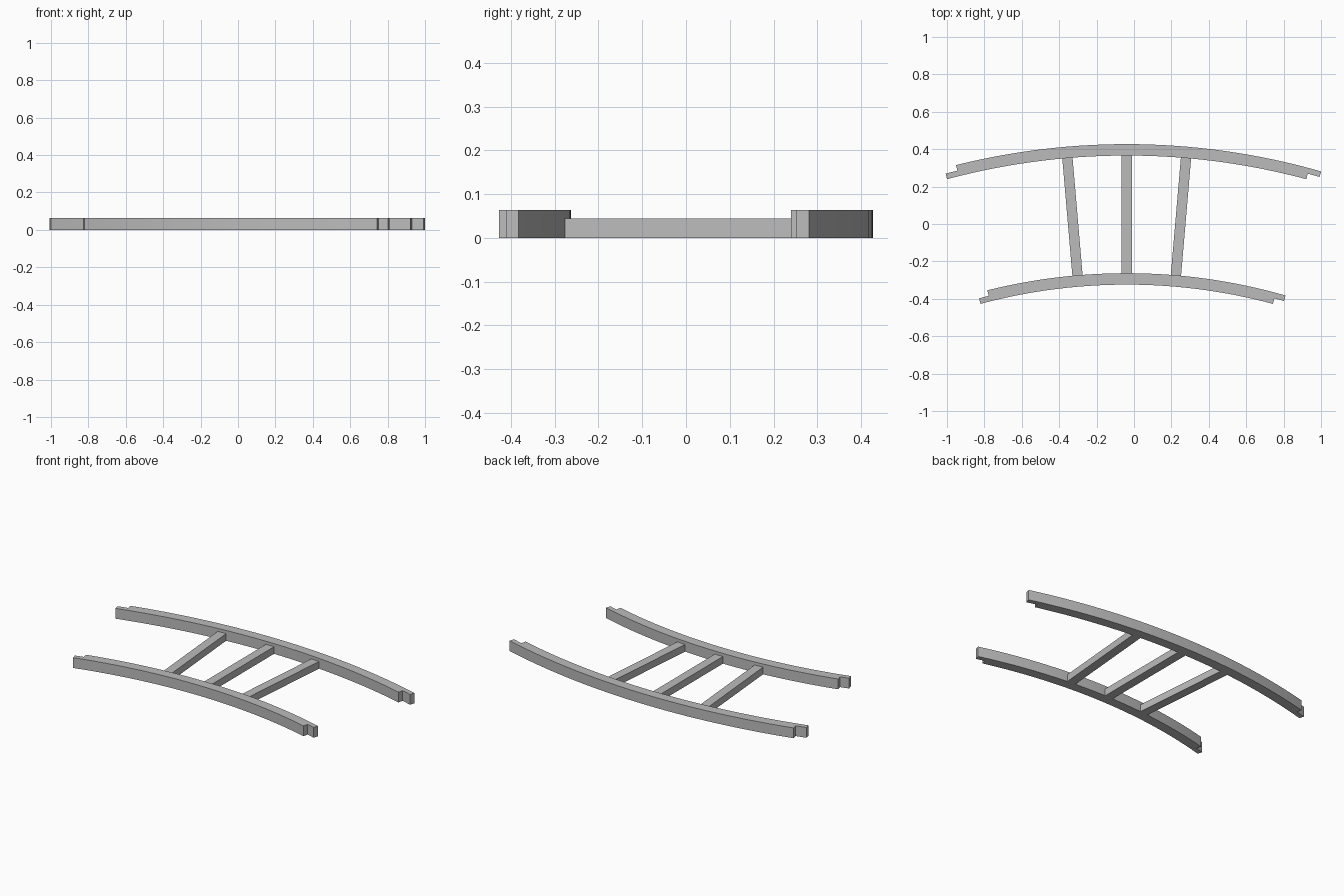
import bpy
import bmesh
from math import sin, cos, radians
from mathutils import Matrix

cube = bpy.data.objects.get("Cube")
if cube:
    bpy.data.objects.remove(cube, do_unlink=True)

# Shared arc centre and rail sizes
CX, CY = -0.039, -3.3445
OUTER_R, INNER_R = 3.7715, 3.0815
RAIL_W, RAIL_H = 0.061, 0.063
RUNG_W, RUNG_H = 0.055, 0.044

grey = bpy.data.materials.new("plain grey")
grey.use_nodes = True
colour = (0.5, 0.5, 0.5, 1)
grey.diffuse_color = colour
grey.node_tree.nodes["Principled BSDF"].inputs["Base Color"].default_value = colour


def finish(name, bm):
    bmesh.ops.recalc_face_normals(bm, faces=bm.faces)
    mesh = bpy.data.meshes.new(name)
    bm.to_mesh(mesh)
    bm.free()
    mesh.materials.append(grey)
    obj = bpy.data.objects.new(name, mesh)
    bpy.context.collection.objects.link(obj)
    return obj


def polar(r, degrees):
    a = radians(degrees)
    return (CX + r * sin(a), CY + r * cos(a), 0)


def curved_rail(name, r):
    # Outer half runs one degree further round than the inner half: lap joints
    mid, low = r - RAIL_W / 2, r - RAIL_W
    outline = [polar(r, d) for d in range(-14, 17)]
    outline += [polar(mid, 16), polar(mid, 15)]
    outline += [polar(low, d) for d in range(15, -16, -1)]
    outline += [polar(mid, -15), polar(mid, -14)]
    bm = bmesh.new()
    face = bm.faces.new([bm.verts.new(p) for p in outline])
    top = bmesh.ops.extrude_face_region(bm, geom=[face])
    verts = [v for v in top["geom"] if isinstance(v, bmesh.types.BMVert)]
    bmesh.ops.translate(bm, verts=verts, vec=(0, 0, RAIL_H))
    finish(name, bm)


def rung(name, degrees):
    start, end = INNER_R - 0.001, OUTER_R - RAIL_W + 0.001
    bm = bmesh.new()
    bmesh.ops.create_cube(bm, size=1)
    bmesh.ops.scale(bm, verts=bm.verts, vec=(RUNG_W, end - start, RUNG_H))
    bmesh.ops.translate(bm, verts=bm.verts, vec=(0, (start + end) / 2, RUNG_H / 2))
    place = Matrix.Translation((CX, CY, 0)) @ Matrix.Rotation(radians(-degrees), 4, "Z")
    bmesh.ops.transform(bm, matrix=place, verts=bm.verts)
    finish(name, bm)


curved_rail("outer_rail", OUTER_R)
curved_rail("inner_rail", INNER_R)
for side, angle in (("right", -4.9), ("middle", 0), ("left", 4.9)):
    rung(side + "_rung", angle)
